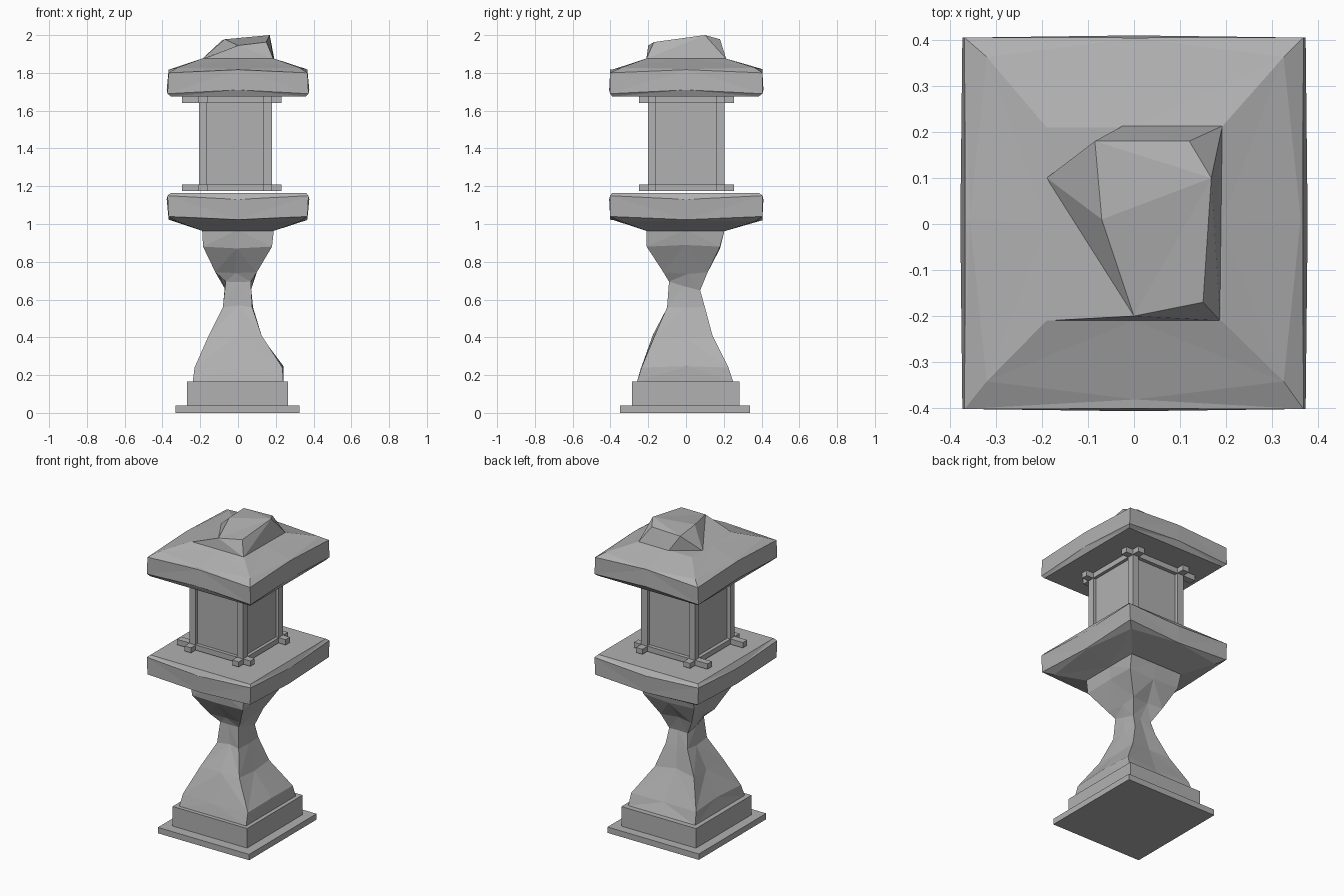
import bpy, bmesh, random
from mathutils import Vector

if "Cube" in bpy.data.objects:
    bpy.data.objects.remove(bpy.data.objects["Cube"])

random.seed(4)
stone = bpy.data.materials.new("dark_stone")
stone.diffuse_color = (0.44, 0.44, 0.44, 1)
stone.use_nodes = True
stone.node_tree.nodes["Principled BSDF"].inputs["Base Color"].default_value = stone.diffuse_color


def finish(bm, name):
    bmesh.ops.recalc_face_normals(bm, faces=bm.faces)
    me = bpy.data.meshes.new(name)
    bm.to_mesh(me)
    bm.free()
    me.materials.append(stone)
    ob = bpy.data.objects.new(name, me)
    bpy.context.collection.objects.link(ob)
    return ob


def ring(x0, x1, y0, y1, z, mid=1.0, dz=0.0, jit=0.0, tilt=0.0):
    """Eight points: four corners and four side middles."""
    cx, cy = (x0 + x1) / 2, (y0 + y1) / 2
    j = lambda: random.uniform(-jit, jit)
    m = lambda x, y: Vector((x * mid + j(), y * mid + j(), z + dz + j() + tilt * y))
    c = lambda x, y: Vector((x, y, z + tilt * y))
    return [c(x0, y0), m(cx, y0), c(x1, y0), m(x1, cy),
            c(x1, y1), m(cx, y1), c(x0, y1), m(x0, cy)]


def loft(name, rings):
    bm = bmesh.new()
    vs = [[bm.verts.new(p) for p in r] for r in rings]
    n = len(rings[0])
    for a, b in zip(vs, vs[1:]):
        for i in range(n):
            k = (i + 1) % n
            # alternate the diagonal so corners stay symmetrical
            if i % 2:
                bm.faces.new((a[i], a[k], b[i]))
                bm.faces.new((a[k], b[k], b[i]))
            else:
                bm.faces.new((a[i], a[k], b[k]))
                bm.faces.new((a[i], b[k], b[i]))
    bm.faces.new(vs[0][::-1])
    bm.faces.new(vs[-1])
    return finish(bm, name)


def box(name, x0, x1, y0, y1, z0, z1):
    bm = bmesh.new()
    bmesh.ops.create_cube(bm, size=1)
    for v in bm.verts:
        v.co = (x1 if v.co.x > 0 else x0, y1 if v.co.y > 0 else y0,
                z1 if v.co.z > 0 else z0)
    return finish(bm, name)


# Stepped base
box("base_plate", -0.33, 0.325, -0.35, 0.34, 0, 0.038)
box("plinth", -0.27, 0.265, -0.285, 0.283, 0.036, 0.165)

# Rough-hewn waisted pedestal: extents, height, side middles, jitter, tilt
profile = [
    (-.24, .24, -.26, .25, .163, 1.0, 0, 0, 0),
    (-.23, .235, -.235, .225, .24, .98, 0, .012, 0),
    (-.155, .125, -.165, .14, .41, .97, 0, .018, 0),
    (-.08, .075, -.10, .10, .56, .95, 0, .012, 0),
    (-.065, .068, -.09, .075, .67, 1.0, 0, .008, -.28),
    (-.12, .10, -.12, .115, .745, .92, 0, .012, 0),
    (-.185, .18, -.208, .18, .88, .95, 0, .01, 0),
    (-.19, .19, -.21, .205, .97, 1.0, 0, 0, 0),
]
loft("pedestal", [ring(*p) for p in profile])

# Roof slab, and the same form turned over for the platform
slab = [
    ring(-.355, .36, -.39, .385, 1.675),
    ring(-.373, .373, -.402, .405, 1.69, 1.012, .02),
    ring(-.368, .368, -.402, .405, 1.80, .998, .017),
    ring(-.32, .325, -.342, .363, 1.828, 1.115, -.008),
    ring(-.19, .19, -.21, .21, 1.876),
]
loft("roof", slab)
loft("platform", [[Vector((p.x, p.y, 2.84 - p.z)) for p in r] for r in slab])

# Chipped stone cap: points 0-4 on the roof, 5-10 on top
cap_pts = [(-.185, -.21, 1.874), (.187, -.21, 1.874), (.192, .213, 1.874),
           (-.025, .213, 1.874), (-.19, .10, 1.874),
           (-.085, .18, 1.972), (.12, .18, 1.978), (.168, .10, 2.0),
           (-.07, .01, 1.978), (0, -.20, 1.945), (.15, -.17, 1.963)]
bm = bmesh.new()
cv = [bm.verts.new(p) for p in cap_pts]
for f in ((0, 1, 2, 3, 4), (0, 4, 9), (4, 8, 9), (4, 5, 8), (4, 3, 5), (3, 6, 5),
          (3, 2, 6), (6, 2, 7), (2, 1, 7), (7, 1, 10), (10, 1, 9), (1, 0, 9),
          (5, 6, 7), (5, 7, 8), (8, 7, 9), (7, 10, 9)):
    bm.faces.new([cv[i] for i in f])
finish(bm, "roof_cap")

# Lantern chamber with corner posts
box("chamber", -0.185, 0.16, -0.18, 0.18, 1.177, 1.675)
for sx, x in (("left", -0.185), ("right", 0.157)):
    for sy, y in (("front", -0.18), ("back", 0.182)):
        box(f"post_{sy}_{sx}", x - .022, x + .022, y - .022, y + .022, 1.177, 1.675)

# Crossing beams below and above the chamber
for lvl, z0, z1 in (("lower", 1.175, 1.21), ("upper", 1.64, 1.677)):
    for side, y in (("front", -0.18), ("back", 0.182)):
        box(f"{lvl}_beam_{side}", -0.297, 0.23, y - .022, y + .022, z0, z1)
    for side, x in (("left", -0.185), ("right", 0.157)):
        box(f"{lvl}_beam_{side}", x - .023, x + .023, -0.25, 0.255, z0 + .001, z1 - .001)
